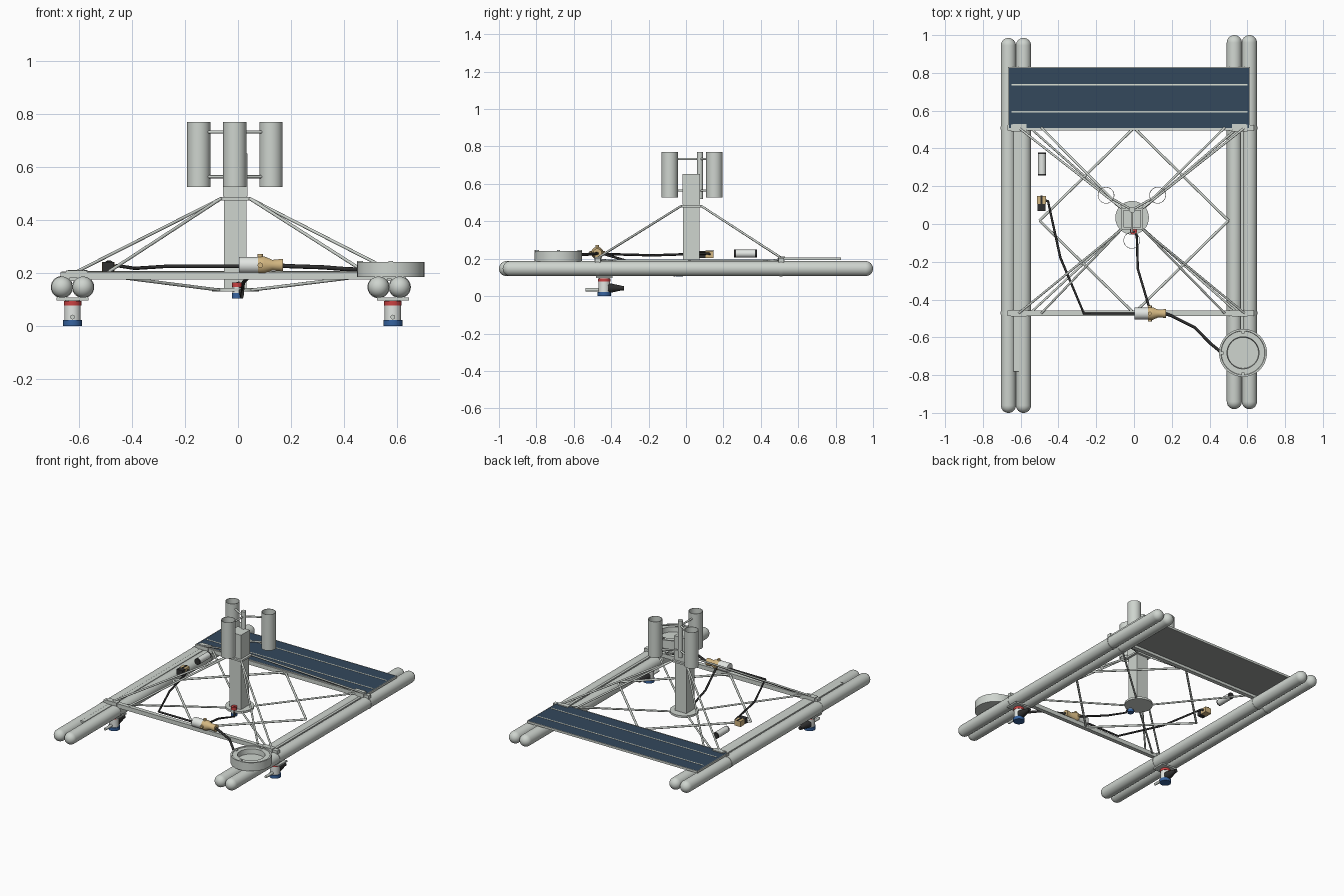
import bpy, bmesh, math
from mathutils import Vector

if "Cube" in bpy.data.objects:
    bpy.data.objects.remove(bpy.data.objects["Cube"])

def material(name, rgb):
    m = bpy.data.materials.new(name)
    m.diffuse_color = (*rgb, 1)
    m.use_nodes = True
    m.node_tree.nodes["Principled BSDF"].inputs["Base Color"].default_value = m.diffuse_color
    return m

GREY = material("pale_grey", (0.62, 0.66, 0.62))
WHITE = material("off_white", (0.76, 0.79, 0.76))
NAVY = material("panel_navy", (0.033, 0.065, 0.108))
DARK = material("panel_backing", (0.33, 0.34, 0.33))
LINE = material("panel_line", (0.72, 0.75, 0.66))
TAN = material("tan", (0.65, 0.47, 0.22))
RED = material("red", (0.60, 0.055, 0.055))
BLUE = material("blue", (0.037, 0.125, 0.35))
BLACK = material("black_rubber", (0.03, 0.03, 0.03))

def finish(bm, name, mat, smooth=False):
    bmesh.ops.recalc_face_normals(bm, faces=bm.faces[:])
    me = bpy.data.meshes.new(name)
    bm.to_mesh(me)
    bm.free()
    me.materials.append(mat)
    ob = bpy.data.objects.new(name, me)
    bpy.context.collection.objects.link(ob)
    if smooth:
        bpy.ops.object.select_all(action='DESELECT')
        ob.select_set(True)
        bpy.context.view_layer.objects.active = ob
        bpy.ops.object.shade_smooth_by_angle(angle=math.radians(35))
    return ob

def box(name, x, y, z, mat=GREY):
    """Box from (min, max) pairs."""
    bm = bmesh.new()
    bmesh.ops.create_cube(bm, size=1)
    for v in bm.verts:
        v.co = [(r[0] + r[1]) / 2 + c * (r[1] - r[0]) for r, c in zip((x, y, z), v.co)]
    return finish(bm, name, mat)

def lathe(name, profile, origin, axis=(0, 0, 1), mat=GREY, seg=32):
    """Revolve (radius, distance) points about an axis through origin."""
    bm = bmesh.new()
    vs = [bm.verts.new((r, 0, h)) for r, h in profile]
    edges = [bm.edges.new(p) for p in zip(vs, vs[1:])]
    bmesh.ops.spin(bm, geom=vs + edges, cent=(0, 0, 0), axis=(0, 0, 1),
                   angle=math.tau, steps=seg, use_merge=True)
    bmesh.ops.remove_doubles(bm, verts=bm.verts[:], dist=1e-5)
    rot = Vector((0, 0, 1)).rotation_difference(Vector(axis))
    for v in bm.verts:
        v.co = rot @ v.co + Vector(origin)
    return finish(bm, name, mat, True)

def rod(name, a, b, r, mat=GREY, seg=12):
    d = Vector(b) - Vector(a)
    n = d.length
    return lathe(name, [(0, 0), (r, 0), (r, n), (0, n)], a, d.normalized(), mat, seg)

def cable(name, pts, r=0.0065):
    cu = bpy.data.curves.new(name, 'CURVE')
    cu.dimensions = '3D'
    cu.bevel_depth = r
    cu.bevel_resolution = 2
    cu.use_fill_caps = True
    sp = cu.splines.new('POLY')
    sp.points.add(len(pts) - 1)
    for p, c in zip(sp.points, pts):
        p.co = (*c, 1)
    cu.materials.append(BLACK)
    bpy.context.collection.objects.link(bpy.data.objects.new(name, cu))

# Round-ended pontoons with clamp bands
PR, PZ = 0.04, 0.147
BEAM_Y = (-0.472, 0.509)
arc = [(PR * math.sin(i * math.pi / 16), PR * math.cos(i * math.pi / 16)) for i in range(9)]
for x, y0, y1 in ((-0.665, -1.0, 0.985), (-0.585, -1.0, 0.985),
                  (0.531, -0.98, 1.0), (0.611, -0.98, 1.0)):
    n = y1 - y0
    prof = [(r, PR - h) for r, h in arc] + [(r, n - PR + h) for r, h in reversed(arc)]
    lathe("pontoon", prof, (x, y0, PZ), (0, 1, 0))
    for y in BEAM_Y:
        rod("pontoon_clamp", (x, y - 0.008, PZ), (x, y + 0.008, PZ), 0.042, GREY, 32)

# Cross beams, end brackets and side rail
for y in BEAM_Y:
    box("cross_beam", (-0.67, 0.635), (y - 0.014, y + 0.014), (0.176, 0.204))
    for x in (-0.61, 0.56):
        box("beam_bracket", (x - 0.04, x + 0.04), (y - 0.018, y + 0.018), (0.185, 0.209))
box("side_rail", (-0.637, -0.607), (-0.78, 0.5), (0.17, 0.184))
box("side_rail", (0.563, 0.579), (-0.6, 0.5), (0.17, 0.18))

# Solar panel: backing, frame, cell face and bright lines
box("panel_backing", (-0.664, 0.611), (0.506, 0.827), (0.194, 0.201), DARK)
box("panel_face", (-0.663, 0.61), (0.507, 0.826), (0.201, 0.206), NAVY)
for y in (0.503, 0.826):
    box("panel_frame", (-0.667, 0.614), (y, y + 0.004), (0.192, 0.207))
for x in (-0.667, 0.61):
    box("panel_frame", (x, x + 0.004), (0.503, 0.83), (0.192, 0.207))
for y in (0.593, 0.738):
    box("panel_line", (-0.648, 0.602), (y - 0.004, y + 0.004), (0.206, 0.2075), LINE)
for x in (-0.605, 0.555):
    box("panel_clip", (x - 0.037, x + 0.037), (0.5, 0.53), (0.203, 0.212))

# Mast, collar, head and base plate
MX, MY = -0.01, 0.028
box("mast", (MX - 0.043, MX + 0.043), (MY - 0.043, MY + 0.043), (0.14, 0.5))
box("mast_head", (MX - 0.046, MX + 0.046), (MY - 0.047, MY + 0.047), (0.49, 0.652))
box("mast_collar", (MX - 0.058, MX + 0.058), (MY - 0.058, MY + 0.058), (0.475, 0.487))
lathe("mast_base", [(0, 0), (0.089, 0), (0.089, 0.014), (0, 0.014)], (MX, MY + 0.005, 0.13))

# Guy tubes, lower braces and diamond bracing
for sx in (-1, 1):
    for y, sy in zip(BEAM_Y, (-1, 1)):
        top = (MX + sx * 0.055, MY + sy * 0.055, 0.481)
        outer = 0.585 if sx > 0 else 0.61
        rod("guy_tube", top, (sx * outer, y, 0.205), 0.006)
        rod("inner_guy_tube", top, (sx * 0.485 - 0.005, y, 0.204), 0.006)
        rod("lower_brace", (MX + sx * 0.06, MY + sy * 0.055, 0.136),
            (sx * 0.55, y, 0.197), 0.006)
        rod("diamond_brace", (0, y, 0.19), (sx * 0.5, 0.018, 0.19), 0.007)

# Tube cluster on an upright behind the mast head
hub = (MX, 0.075)
rod("cluster_post", (*hub, 0.52), (*hub, 0.77), 0.016, GREY, 20)
for x, y in ((-0.148, 0.152), (0.125, 0.152), (MX - 0.002, -0.087)):
    lathe("cluster_tube", [(0.044, 0), (0.044, 0.245), (0.041, 0.245), (0.041, 0), (0.044, 0)],
          (x, y, 0.526))
    d = Vector((x - hub[0], y - hub[1], 0))
    end = Vector((*hub, 0)) + d * (1 - 0.041 / d.length)
    for z in (0.564, 0.733):
        rod("cluster_arm", (*hub, z), (end.x, end.y, z), 0.006)

# Thrusters below the pontoons
def bands(name, x, y, rows, seg=28):
    for z0, z1, r, m in rows:
        rod(name, (x, y, z0), (x, y, z1), r, m, seg)

for x in (-0.625, 0.585):
    y = -0.437
    box("thruster_plate", (x - 0.06, x + 0.06), (y - 0.045, y + 0.045), (0.097, 0.107))
    bands("thruster_body", x, y, ((0.0, 0.022, 0.036, BLUE), (0.022, 0.078, 0.031, WHITE),
                                  (0.078, 0.094, 0.033, RED), (0.094, 0.1, 0.028, GREY)))
    rod("thruster_intake", (x, y - 0.1, 0.034), (x, y - 0.02, 0.034), 0.009)
    lathe("thruster_nozzle", [(0, 0), (0.028, 0), (0.012, 0.075), (0.012, 0.085), (0, 0.085)],
          (x, y + 0.02, 0.043), (0, 1, 0), BLACK, 20)

# Small sensor through the base plate
bands("base_sensor", -0.003, -0.037, ((0.105, 0.124, 0.02, BLUE), (0.124, 0.147, 0.017, WHITE),
                                      (0.147, 0.165, 0.019, RED)))

# Pump on the front beam
rod("pump_motor", (0.003, -0.474, 0.23), (0.075, -0.474, 0.23), 0.031, WHITE, 28)
lathe("pump_housing", [(0, 0), (0.029, 0), (0.033, 0.012), (0.033, 0.03), (0.02, 0.06),
                       (0.024, 0.1), (0, 0.1)], (0.07, -0.474, 0.23), (1, 0, 0), TAN, 24)
rod("pump_port", (0.084, -0.517, 0.23), (0.084, -0.432, 0.23), 0.01, TAN)
rod("pump_port", (0.084, -0.474, 0.19), (0.084, -0.474, 0.272), 0.01, TAN)

# Control box and canister with dark end caps
box("control_box", (-0.513, -0.467), (0.105, 0.148), (0.205, 0.242), TAN)
box("control_box_front", (-0.511, -0.468), (0.07, 0.105), (0.205, 0.242), BLACK)
box("control_box_strip", (-0.494, -0.485), (0.105, 0.15), (0.242, 0.245), BLACK)
rod("canister", (-0.487, 0.266, 0.227), (-0.487, 0.37, 0.227), 0.021, WHITE, 28)
for y in (0.257, 0.37):
    rod("canister_cap", (-0.487, y, 0.227), (-0.487, y + 0.009, 0.227), 0.021, BLACK, 28)

# Cables and hoses
cable("control_cable", [(-0.48, 0.13, 0.222), (-0.455, 0.12, 0.228), (-0.39, -0.178, 0.218),
                        (-0.265, -0.474, 0.226), (0.01, -0.474, 0.226)])
cable("sensor_cable", [(0.0, -0.037, 0.165), (0.015, -0.062, 0.11), (0.02, -0.237, 0.165),
                       (0.08, -0.44, 0.225)])
cable("basin_hose", [(0.165, -0.474, 0.228), (0.2, -0.487, 0.226), (0.32, -0.547, 0.222),
                     (0.41, -0.637, 0.215), (0.465, -0.682, 0.213)], 0.008)

# Round basin on the front right pontoons
BX, BY = 0.577, -0.682
lathe("basin", [(0, 0), (0.127, 0), (0.127, 0.057), (0.117, 0.057), (0.115, 0.053),
                (0.085, 0.053), (0.082, 0.02), (0, 0.02)], (BX, BY, 0.185), seg=48)
for sy in (-1, 1):
    y = BY + sy * 0.115
    box("basin_latch", (BX - 0.008, BX + 0.008), (y - 0.012, y + 0.012), (0.23, 0.246))
box("basin_latch", (BX - 0.128, BX - 0.104), (BY - 0.008, BY + 0.008), (0.23, 0.246))
